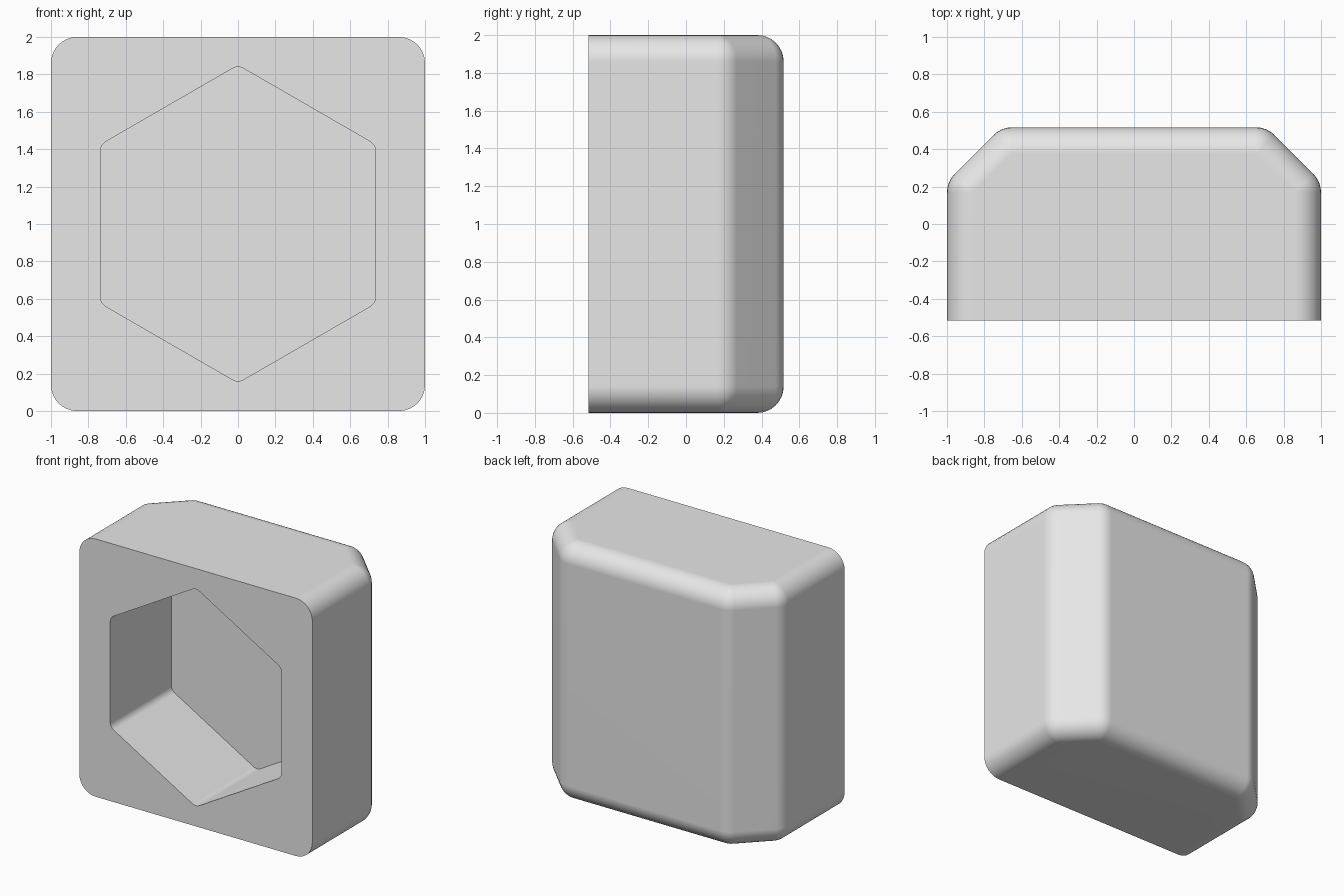
import bpy
import bmesh
from math import sin, cos, tan, pi, radians

cube = bpy.data.objects.get("Cube")
if cube:
    bpy.data.objects.remove(cube, do_unlink=True)

HALF_W, HALF_D, HEIGHT = 1.0, 0.517, 2.0
CHAMFER = 0.29      # size of the 45 degree cut on the back corners
R = 0.14            # fillet radius of the body
HEX_APOTHEM = 0.735
HEX_R = 0.06        # fillet radius of the socket corners
SOCKET_DEPTH = 0.75
STEPS = 8

grey = bpy.data.materials.new("light grey")
grey.use_nodes = True
grey.diffuse_color = (0.8, 0.8, 0.8, 1)
grey.node_tree.nodes["Principled BSDF"].inputs["Base Color"].default_value = (0.8, 0.8, 0.8, 1)


def finish(bm, name):
    bmesh.ops.remove_doubles(bm, verts=bm.verts, dist=1e-5)
    bmesh.ops.recalc_face_normals(bm, faces=bm.faces)
    mesh = bpy.data.meshes.new(name)
    bm.to_mesh(mesh)
    bm.free()
    mesh.materials.append(grey)
    obj = bpy.data.objects.new(name, mesh)
    bpy.context.collection.objects.link(obj)
    return obj


def arc(cx, cy, radius, start, end, steps):
    angles = [start + (end - start) * i / steps for i in range(steps + 1)]
    return [(cx + radius * cos(a), cy + radius * sin(a)) for a in angles]


def body_outline(rho):
    """Horizontal outline of the body, rounded by rho around its core."""
    t = R * tan(pi / 8)
    side_x, side_y = HALF_W - R, HALF_D - CHAMFER - t
    back_x, back_y = HALF_W - CHAMFER - t, HALF_D - R
    right = [(side_x + rho, -HALF_D)]
    right += arc(side_x, side_y, rho, 0, pi / 4, STEPS // 2)
    right += arc(back_x, back_y, rho, pi / 4, pi / 2, STEPS // 2)
    return right + [(-x, y) for x, y in reversed(right)]


# Body: outlines stacked through the bottom and top fillets, flat front
bm = bmesh.new()
rings = []
for z_core, start in ((R, -pi / 2), (HEIGHT - R, 0)):
    for i in range(STEPS + 1):
        a = start + pi / 2 * i / STEPS
        z = z_core + R * sin(a)
        rings.append([bm.verts.new((x, y, z)) for x, y in body_outline(R * cos(a))])
for low, high in zip(rings, rings[1:]):
    for i in range(len(low) - 1):
        bm.faces.new((low[i], low[i + 1], high[i + 1], high[i]))
bm.faces.new(rings[0])
bm.faces.new(rings[-1])
bm.faces.new([r[0] for r in rings] + [r[-1] for r in reversed(rings)])
body = finish(bm, "housing")

# Socket cutter: rounded hexagonal prism, point up
bm = bmesh.new()
core = (HEX_APOTHEM - HEX_R) / cos(pi / 6)
outline = []
for k in range(6):
    a = pi / 2 + k * pi / 3
    outline += arc(core * cos(a), HEIGHT / 2 + core * sin(a), HEX_R,
                   a - pi / 6, a + pi / 6, 6)
front = [bm.verts.new((x, -HALF_D - 0.1, z)) for x, z in outline]
back = [bm.verts.new((x, -HALF_D + SOCKET_DEPTH, z)) for x, z in outline]
for i in range(len(outline)):
    j = (i + 1) % len(outline)
    bm.faces.new((front[i], front[j], back[j], back[i]))
bm.faces.new(front)
bm.faces.new(back)
cutter = finish(bm, "socket_cutter")
cutter.hide_render = True

# Cut the socket, then remove the cutter
cut = body.modifiers.new("socket", 'BOOLEAN')
cut.operation = 'DIFFERENCE'
cut.solver = 'EXACT'
cut.object = cutter
bpy.ops.object.select_all(action='DESELECT')
body.select_set(True)
bpy.context.view_layer.objects.active = body
bpy.ops.object.modifier_apply(modifier=cut.name)
bpy.data.objects.remove(cutter, do_unlink=True)

# Smooth fillets, flat planes
bpy.ops.object.shade_smooth_by_angle(angle=radians(30))
weighted = body.modifiers.new("flat planes", 'WEIGHTED_NORMAL')
weighted.keep_sharp = True
